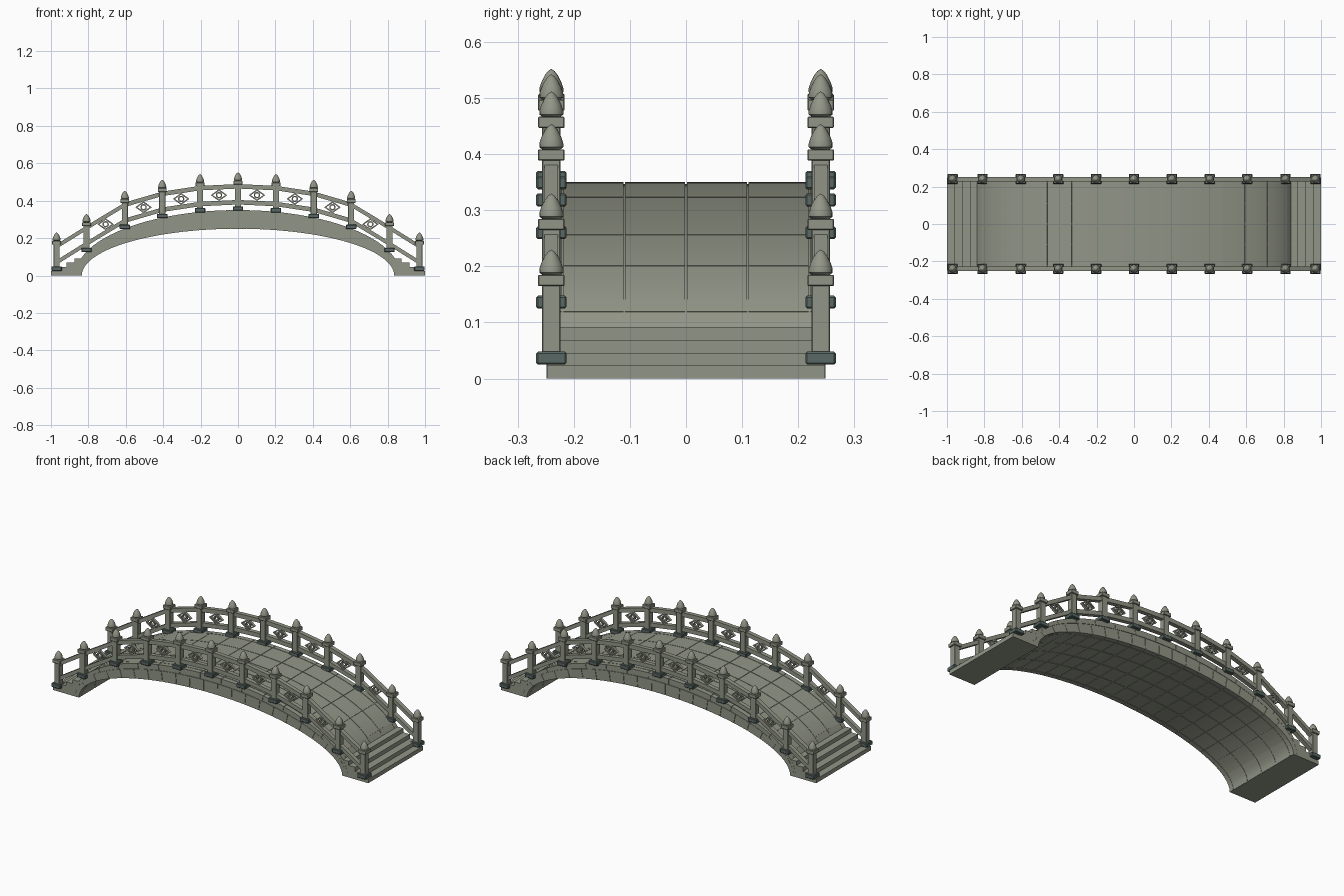
import bpy, bmesh, math
from mathutils import Matrix, Vector

if "Cube" in bpy.data.objects:
    bpy.data.objects.remove(bpy.data.objects["Cube"])


def material(name, rgb):
    m = bpy.data.materials.new(name)
    m.diffuse_color = (*rgb, 1)
    m.use_nodes = True
    m.node_tree.nodes["Principled BSDF"].inputs["Base Color"].default_value = m.diffuse_color
    return m


STONE = material("grey green stone", (0.285, 0.30, 0.24))
DARK = material("dark slate", (0.10, 0.14, 0.128))


def finish(bm, name, mat, bevel=0.0, smooth=False):
    bmesh.ops.recalc_face_normals(bm, faces=bm.faces)
    me = bpy.data.meshes.new(name)
    bm.to_mesh(me)
    bm.free()
    ob = bpy.data.objects.new(name, me)
    bpy.context.collection.objects.link(ob)
    me.materials.append(mat)
    if bevel:
        b = ob.modifiers.new("edge wear", 'BEVEL')
        b.width, b.segments = bevel, 1
    if smooth:
        bpy.ops.object.select_all(action='DESELECT')
        ob.select_set(True)
        bpy.context.view_layer.objects.active = ob
        bpy.ops.object.shade_smooth_by_angle(angle=math.radians(35))
    return ob


def box(bm, c, s):
    bmesh.ops.create_cube(bm, size=1, matrix=Matrix.Translation(c) @ Matrix.Diagonal((*s, 1)))


def prism(bm, pts, y0, y1):
    """Extrude an x,z outline along y."""
    f = bm.faces.new([bm.verts.new((x, y0, z)) for x, z in pts])
    r = bmesh.ops.extrude_face_region(bm, geom=[f])
    vs = [v for v in r['geom'] if isinstance(v, bmesh.types.BMVert)]
    bmesh.ops.translate(bm, verts=vs, vec=(0, y1 - y0, 0))


# Arch between two half ellipses; f = 0 underside, f = 1 walking surface
def arch(t, f):
    return ((0.835 + 0.035 * f) * math.sin(t), (0.25 + 0.10 * f) * math.cos(t))


def deck_z(x):
    return 0.35 * math.sqrt(1 - (x / 0.87) ** 2)


def ring_piece(bm, t0, t1, f0, f1, y0, y1, n):
    ts = [t0 + (t1 - t0) * i / n for i in range(n + 1)]
    # quads per slice keep the curved sides clean
    rows = [[bm.verts.new((x, y, z)) for (x, z), y in
             ((arch(t, f0), y0), (arch(t, f1), y0), (arch(t, f1), y1), (arch(t, f0), y1))] for t in ts]
    for a, b in zip(rows, rows[1:]):
        for k in range(4):
            bm.faces.new((a[k], a[(k + 1) % 4], b[(k + 1) % 4], b[k]))
    bm.faces.new(rows[0])
    bm.faces.new(rows[-1][::-1])


def joints(n, f):
    """Parameters that split the arch into n equal lengths."""
    N = 1500
    ts = [-math.pi / 2 + math.pi * i / N for i in range(N + 1)]
    acc = [0]
    for a, b in zip(ts, ts[1:]):
        acc.append(acc[-1] + math.dist(arch(a, f), arch(b, f)))
    out, k = [], 0
    for i in range(n + 1):
        while k < N and acc[k] < acc[-1] * i / n - 1e-9:
            k += 1
        out.append(ts[k])
    return out


# Solid core seen in the joints
bm = bmesh.new()
ring_piece(bm, -math.pi / 2, math.pi / 2, 0.035, 0.965, -0.245, 0.245, 60)
finish(bm, "arch_core", STONE)

# Paving slabs on top and wedge stones beneath
ROWS = [-0.25, -0.22, -0.11, 0, 0.11, 0.22, 0.25]
GAP = 0.0015
for name, n, f0, f1 in (("deck_slabs", 15, 0.66, 1.0), ("arch_stones", 21, 0.0, 0.64)):
    bm = bmesh.new()
    js = joints(n, f1 if f1 == 1 else 0)
    for t0, t1 in zip(js, js[1:]):
        for y0, y1 in zip(ROWS, ROWS[1:]):
            ring_piece(bm, t0 + 0.0015, t1 - 0.0015, f0, f1, y0 + GAP, y1 - GAP, 4)
    finish(bm, name, STONE, smooth=True)

# Stepped abutments at both ends
for side, s in (("left", -1), ("right", 1)):
    bm = bmesh.new()
    pts = [(0.838, 0), (1.0, 0)]
    for i, x in enumerate((1.0, 0.96, 0.917, 0.875)):
        pts += [(x, 0.023 * i), (x, 0.023 * (i + 1))]
    pts = pts[:2] + pts[3:] + [(0.838, 0.092)]
    prism(bm, [(s * x, z) for x, z in pts], -0.248, 0.248)
    finish(bm, side + "_steps", STONE)

# Balustrade stations (x, foot height)
XS = [-0.97, -0.81, -0.605, -0.405, -0.203, 0, 0.203, 0.405, 0.605, 0.81, 0.97]
ST = [(x, 0.025 if abs(x) > 0.9 else deck_z(x) - 0.003) for x in XS]
FINIAL = [(0.015, 0), (0.0215, 0.005), (0.0215, 0.011), (0.018, 0.022),
          (0.012, 0.034), (0.006, 0.042), (0, 0.046)]


def finial(bm, x, y, z, n=16):
    rings = [[bm.verts.new((x + r * math.cos(k * math.tau / n), y + r * math.sin(k * math.tau / n), z + h))
              for k in range(n)] for r, h in FINIAL[:-1]]
    for a, b in zip(rings, rings[1:]):
        for k in range(n):
            bm.faces.new((a[k], a[(k + 1) % n], b[(k + 1) % n], b[k]))
    tip = bm.verts.new((x, y, z + FINIAL[-1][1]))
    for k in range(n):
        bm.faces.new((rings[-1][k], rings[-1][(k + 1) % n], tip))
    bm.faces.new(rings[0][::-1])


def frame(bm, cx, cz, y, outer, inner, n, depth):
    """Flat ring with n corners: a hollow diamond or circle."""
    def loop(rx, rz, yy):
        return [bm.verts.new((cx + rx * math.cos(k * math.tau / n), yy, cz + rz * math.sin(k * math.tau / n)))
                for k in range(n)]
    L = [loop(*outer, y - depth), loop(*outer, y + depth), loop(*inner, y + depth), loop(*inner, y - depth)]
    for i in range(4):
        a, b = L[i], L[(i + 1) % 4]
        for k in range(n):
            bm.faces.new((a[k], a[(k + 1) % n], b[(k + 1) % n], b[k]))


for side, y in (("front", -0.24), ("back", 0.24)):
    feet, posts, tips, rails, orn = [bmesh.new() for _ in range(5)]
    for x, z in ST:
        box(feet, (x, y, z + 0.0115), (0.056, 0.054, 0.023))
        box(posts, (x, y, z + 0.075), (0.033, 0.033, 0.145))
        box(posts, (x, y, z + 0.15), (0.047, 0.047, 0.02))
        finial(tips, x, y, z + 0.159)
    for (xa, za), (xb, zb) in zip(ST, ST[1:]):
        # upper and lower rails
        for lo, hi, w in ((0.118, 0.142, 0.012), (0.033, 0.057, 0.012)):
            prism(rails, [(xa, za + lo), (xb, zb + lo), (xb, zb + hi), (xa, za + hi)], y - w, y + w)
        # diamond with a ring inside
        if abs(xa) < 0.9 and abs(xb) < 0.9:
            cx, cz = (xa + xb) / 2, (za + zb) / 2 + 0.0875
            frame(orn, cx, cz, y, (0.044, 0.032), (0.033, 0.023), 4, 0.007)
            frame(orn, cx, cz, y, (0.017, 0.017), (0.010, 0.010), 16, 0.007)
    finish(feet, side + "_post_feet", DARK, bevel=0.003)
    finish(posts, side + "_posts", STONE, bevel=0.0015)
    finish(tips, side + "_finials", STONE, smooth=True)
    finish(rails, side + "_rails", STONE)
    finish(orn, side + "_diamond_ornaments", STONE)
